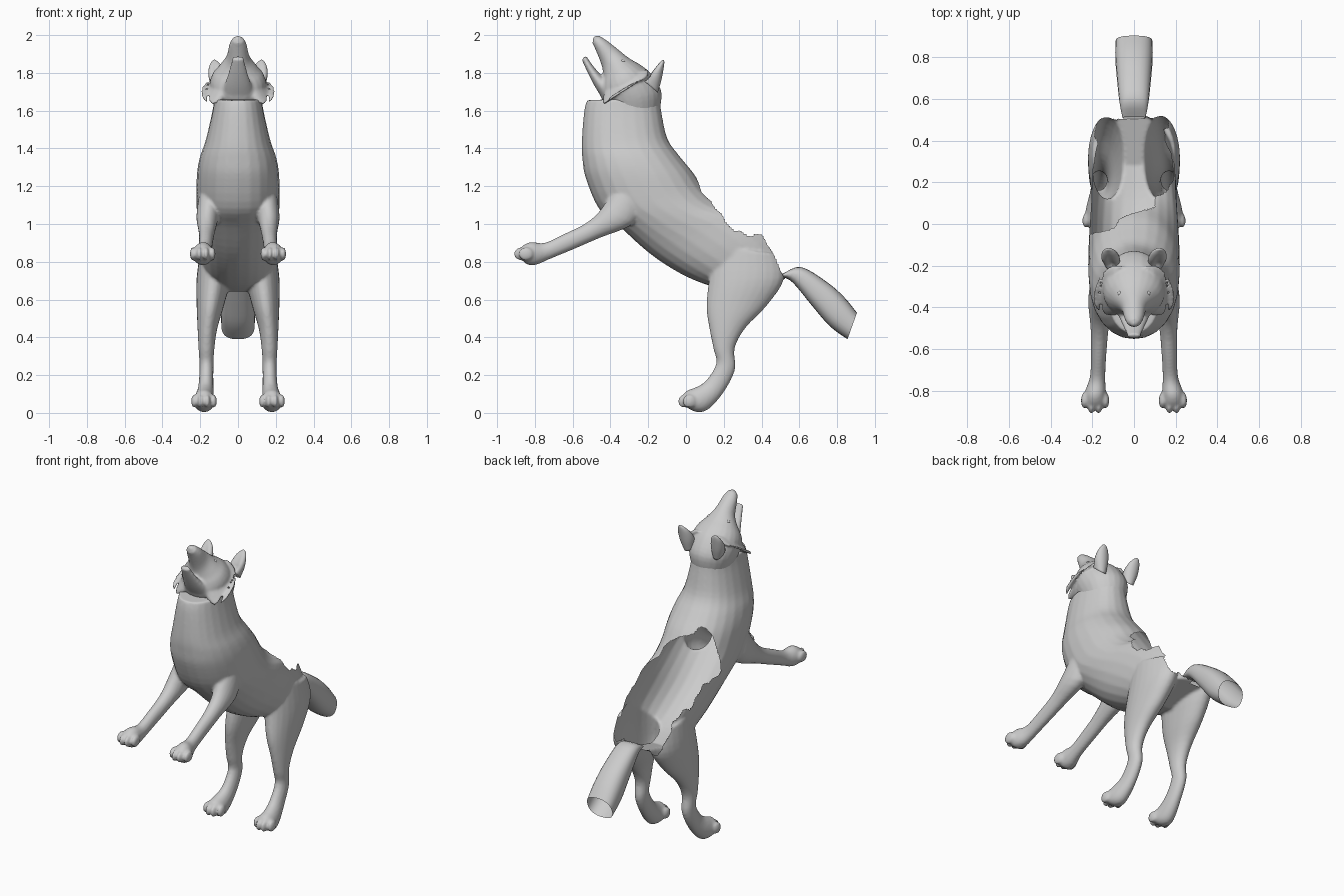
import bpy, bmesh, math
from mathutils import Vector

if "Cube" in bpy.data.objects:
    bpy.data.objects.remove(bpy.data.objects["Cube"])

fur = bpy.data.materials.new("grey_fur")
fur.diffuse_color = (0.6, 0.6, 0.6, 1)
fur.use_nodes = True
fur.node_tree.nodes["Principled BSDF"].inputs["Base Color"].default_value = fur.diffuse_color


def spline(rows, steps=4):
    """Catmull-Rom refinement of a list of section tuples."""
    out = []
    for i in range(len(rows) - 1):
        p = [rows[max(0, min(len(rows) - 1, i + k))] for k in (-1, 0, 1, 2)]
        for s in range(steps):
            t = s / steps
            out.append([0.5 * (2 * b + (c - a) * t + (2 * a - 5 * b + 4 * c - d) * t * t
                               + (3 * b - a - 3 * c + d) * t ** 3) for a, b, c, d in zip(*p)])
    return out + [list(rows[-1])]


def loft(bm, rows, side=1, caps=True, power=1.0, n=24):
    """Rings through (y, z) upper point, (y, z) lower point, half width, x centre."""
    rings = []
    for y1, z1, y2, z2, w, xc in spline(rows):
        ring = []
        for k in range(n):
            a = 2 * math.pi * k / n
            c, s = math.cos(a), math.sin(a)
            c = math.copysign(abs(c) ** power, c)
            s = math.copysign(abs(s) ** power, s)
            ring.append(bm.verts.new((side * (xc + max(w, 0.003) * s),
                                      (y1 + y2) / 2 + c * (y1 - y2) / 2,
                                      (z1 + z2) / 2 + c * (z1 - z2) / 2)))
        rings.append(ring)
    for r, q in zip(rings, rings[1:]):
        for k in range(n):
            bm.faces.new((r[k], r[(k + 1) % n], q[(k + 1) % n], q[k]))
    if caps:
        bm.faces.new(rings[0])
        bm.faces.new(rings[-1])


def ball(bm, pos, size):
    verts = bmesh.ops.create_uvsphere(bm, u_segments=14, v_segments=8, radius=1)["verts"]
    for v in verts:
        v.co = Vector([p + c * s for p, c, s in zip(pos, v.co, size)])


def make(name, bm):
    bmesh.ops.recalc_face_normals(bm, faces=bm.faces[:])
    me = bpy.data.meshes.new(name)
    bm.to_mesh(me)
    bm.free()
    me.materials.append(fur)
    ob = bpy.data.objects.new(name, me)
    bpy.context.collection.objects.link(ob)
    for p in me.polygons:
        p.use_smooth = True
    return ob


def fuse(ob, voxel, smooth):
    """Melt overlapping solids into one skin."""
    m = ob.modifiers.new("melt", "REMESH")
    m.mode, m.voxel_size, m.use_smooth_shade = "VOXEL", voxel, True
    s = ob.modifiers.new("soften", "SMOOTH")
    s.factor, s.iterations = 0.5, smooth
    dg = bpy.context.evaluated_depsgraph_get()
    me = bpy.data.meshes.new_from_object(ob.evaluated_get(dg))
    ob.modifiers.clear()
    ob.data = me
    me.materials.clear()
    me.materials.append(fur)
    for p in me.polygons:
        p.use_smooth = True
        p.material_index = 0


# torso, neck to rump
bm = bmesh.new()
loft(bm, [(-.14, 1.67, -.525, 1.655, .125, 0), (-.128, 1.58, -.54, 1.59, .138, 0),
          (-.098, 1.45, -.552, 1.43, .172, 0), (-.035, 1.36, -.548, 1.34, .203, 0),
          (.035, 1.275, -.53, 1.24, .218, 0),
          (.105, 1.175, -.46, 1.08, .22, 0), (.19, 1.11, -.35, .985, .217, 0),
          (.34, 1.08, -.19, .842, .207, 0), (.47, .98, -.03, .738, .20, 0),
          (.53, .84, .12, .675, .18, 0), (.53, .71, .28, .64, .12, 0)], power=.9)

hind = [(.14, .88, .50, .84, .09, .11), (.12, .70, .52, .71, .09, .13),
        (.108, .56, .43, .57, .072, .147), (.125, .44, .315, .45, .052, .162),
        (.145, .34, .257, .34, .042, .167), (.16, .26, .26, .23, .037, .167),
        (.105, .17, .20, .11, .04, .17), (.05, .135, .12, .02, .05, .178),
        (0, .115, .06, .004, .055, .18), (-.02, .08, .01, .025, .042, .18)]
fore = [(-.34, 1.26, -.2, 1.12, .07, .13), (-.445, 1.085, -.28, 1.0, .06, .16),
        (-.53, 1.005, -.46, .925, .044, .165), (-.65, .945, -.61, .86, .037, .17),
        (-.75, .90, -.72, .815, .037, .175), (-.82, .905, -.79, .785, .05, .185),
        (-.865, .885, -.84, .785, .052, .187), (-.88, .86, -.87, .815, .04, .187)]
for side in (1, -1):
    loft(bm, hind, side)
    loft(bm, fore, side)
    # toes
    for k, dx in enumerate((-.052, -.018, .018, .052)):
        back = .024 if k in (0, 3) else 0
        ball(bm, (side * (.18 + dx), -.008 + back, .062), (.016, .036, .036))
        ball(bm, (side * (.187 + dx), -.872 + back, .842), (.016, .04, .036))
body = make("body", bm)
fuse(body, .0088, 4)


# open hollow along the back and rump
def rim(y):
    pts = [(-.3, 1.1), (.0, 1.1), (.19, 1.03), (.21, .99), (.41, .925), (.53, .72), (.7, .5)]
    for (a, za), (b, zb) in zip(pts, pts[1:]):
        if y <= b:
            return za + (zb - za) * (y - a) / (b - a)
    return .5


bm = bmesh.new()
bm.from_mesh(body.data)
gone = []
for f in bm.faces:
    x, y, z = f.calc_center_median()
    ragged = .012 * math.sin(31 * y + 9 * x) + .008 * math.sin(70 * y)
    drop = .06 if x < 0 else 0
    start = .045 + .45 * x + (.05 if x > .1 else 0)
    if y > start + ragged and z > rim(y) - drop + ragged:
        gone.append(f)
bmesh.ops.delete(bm, geom=gone, context="FACES")
bm.to_mesh(body.data)
bm.free()

# head: skull and muzzle, lower jaw, cheek ruffs
bm = bmesh.new()
loft(bm, [(-.14, 1.60, -.38, 1.55, .11, 0), (-.13, 1.70, -.425, 1.625, .14, 0),
          (-.18, 1.79, -.455, 1.685, .15, 0), (-.24, 1.842, -.45, 1.735, .135, 0),
          (-.30, 1.877, -.44, 1.78, .10, 0), (-.36, 1.925, -.445, 1.835, .062, 0),
          (-.42, 1.972, -.48, 1.925, .046, 0), (-.46, 1.997, -.497, 1.96, .03, 0)])
loft(bm, [(-.39, 1.75, -.42, 1.63, .09, 0), (-.445, 1.785, -.475, 1.715, .066, 0),
          (-.49, 1.835, -.515, 1.79, .046, 0), (-.53, 1.892, -.552, 1.87, .03, 0)])
for side in (1, -1):
    loft(bm, [(-.20, 1.82, -.42, 1.755, .05, .06), (-.20, 1.79, -.44, 1.66, .06, .10),
              (-.225, 1.765, -.435, 1.635, .045, .135), (-.27, 1.75, -.42, 1.645, .03, .162),
              (-.31, 1.73, -.40, 1.675, .014, .182)], side)
ball(bm, (0, -.475, 1.978), (.022, .02, .018))
head = make("head", bm)
fuse(head, .0075, 4)

# ears, flattened and hollowed toward the face
for side, label in ((1, "right"), (-1, "left")):
    bm = bmesh.new()
    loft(bm, [(-.23, 1.765, -.15, 1.695, .036, .105), (-.20, 1.81, -.132, 1.755, .044, .112),
              (-.162, 1.845, -.12, 1.815, .036, .118), (-.135, 1.863, -.115, 1.85, .02, .122),
              (-.122, 1.87, -.116, 1.866, .004, .125)], side)
    tip, base = Vector((side * .125, -.12, 1.865)), Vector((side * .105, -.19, 1.73))
    inward = Vector((0, .7, -.7))
    for v in bm.verts:
        t = max(0, min(1, (v.co - base).dot(tip - base) / (tip - base).length_squared))
        mid = base.lerp(tip, t)
        off = 1 - abs(v.co.x - mid.x) / .044
        if off > 0 and (v.co - mid).dot(inward) < 0:
            v.co += inward * .055 * off * (1 - t) * min(1, 3 * t)
    make(label + "_ear", bm)
    # eyes
    bm = bmesh.new()
    ball(bm, (side * .066, -.334, 1.86), (.013, .013, .011))
    make(label + "_eye", bm)

# tail: hollow sleeve, open at the tip
bm = bmesh.new()
loft(bm, [(.515, .738, .505, .722, .055, 0), (.61, .772, .565, .69, .07, 0),
          (.75, .69, .665, .57, .083, 0), (.84, .61, .76, .46, .09, 0),
          (.905, .53, .855, .39, .088, 0)], caps=False, power=.8)
make("tail", bm)
